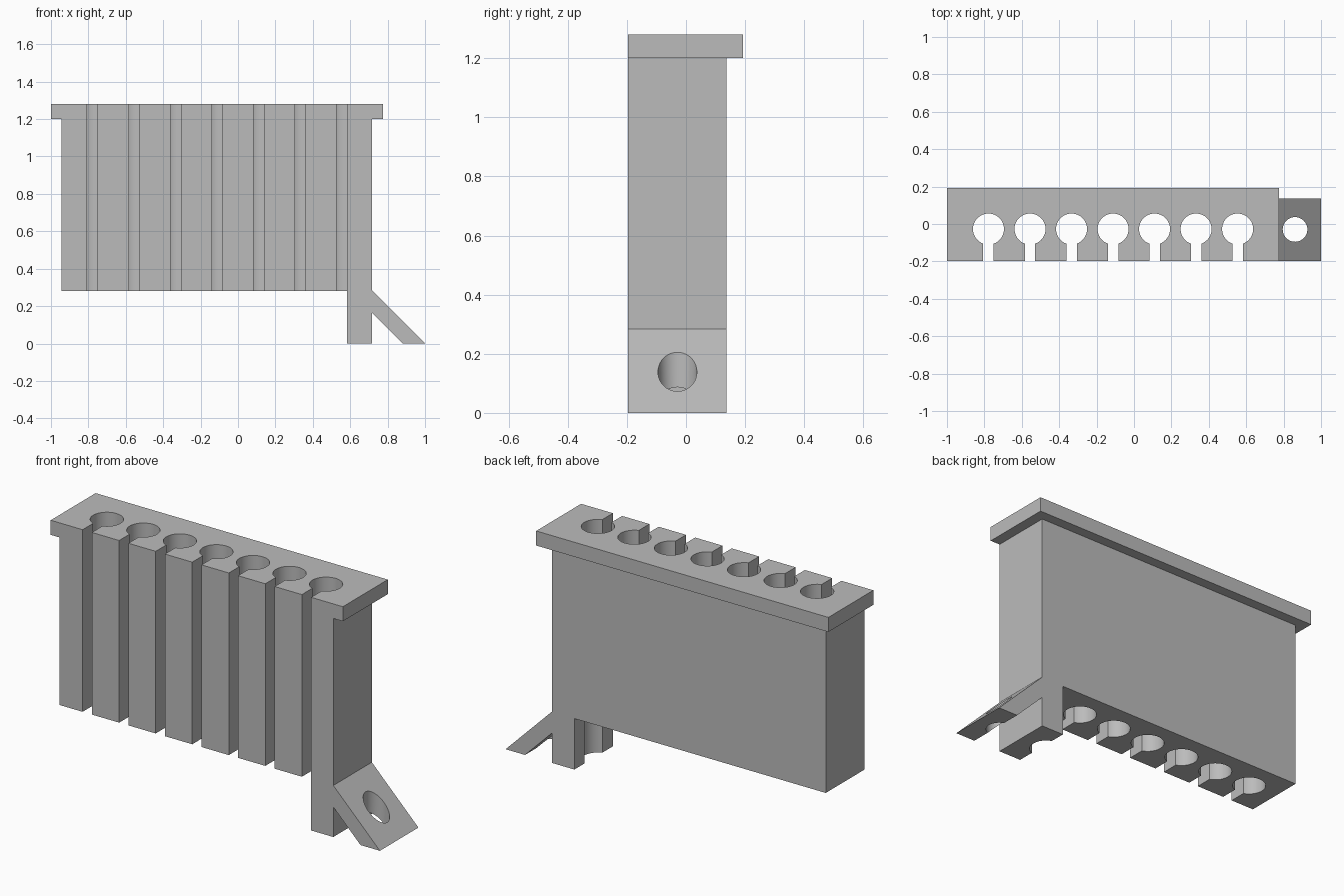
import bpy, bmesh, math
from mathutils import Vector

if "Cube" in bpy.data.objects:
    bpy.data.objects.remove(bpy.data.objects["Cube"], do_unlink=True)

# Single plain grey
grey = bpy.data.materials.new("plain grey")
grey.use_nodes = True
color = (0.5, 0.5, 0.5, 1)
grey.diffuse_color = color
grey.node_tree.nodes["Principled BSDF"].inputs["Base Color"].default_value = color

FRONT, BACK = -0.197, 0.137        # depth of body, leg and brace
LEFT, RIGHT = -0.945, 0.717        # width of the body
UNDERSIDE, LEDGE, TOP = 0.28, 1.2, 1.28
HOLE_Y, HOLE_R, SLOT_HALF = -0.027, 0.083, 0.028
HOLES = [-0.778 + i * 0.222 for i in range(7)]
MOUTH = math.asin(SLOT_HALF / HOLE_R)


def prism(name, points, low, high, along_y=False):
    """Extrude a flat outline along z, or along y for an x-z outline."""
    def place(p, d):
        return (p[0], d, p[1]) if along_y else (p[0], p[1], d)
    bm = bmesh.new()
    face = bm.faces.new([bm.verts.new(place(p, low)) for p in points])
    step = Vector(place((0, 0), high - low))
    new = bmesh.ops.extrude_face_region(bm, geom=[face])["geom"]
    bmesh.ops.translate(bm, vec=step, verts=[v for v in new if isinstance(v, bmesh.types.BMVert)])
    bmesh.ops.recalc_face_normals(bm, faces=bm.faces)
    mesh = bpy.data.meshes.new(name)
    bm.to_mesh(mesh)
    bm.free()
    mesh.materials.append(grey)
    obj = bpy.data.objects.new(name, mesh)
    bpy.context.collection.objects.link(obj)
    return obj


def arc(cx, cy, r, start, end, steps):
    angles = [start + (end - start) * i / steps for i in range(steps + 1)]
    return [(cx + r * math.cos(a), cy + r * math.sin(a)) for a in angles]


def comb(x0, x1, back):
    """Rectangle with a row of keyhole slots open to the front."""
    points = [(x0, FRONT)]
    for x in HOLES:
        points.append((x - SLOT_HALF, FRONT))
        points += arc(x, HOLE_Y, HOLE_R, 1.5 * math.pi - MOUTH, MOUTH - math.pi / 2, 40)
        points.append((x + SLOT_HALF, FRONT))
    return points + [(x1, FRONT), (x1, back), (x0, back)]


# Slotted body and its overhanging top plate
body = prism("slotted_body", comb(LEFT, RIGHT, BACK), UNDERSIDE, LEDGE)
plate = prism("top_plate", comb(-1, 0.775, 0.193), LEDGE, TOP)

# Leg that continues the end wall beside the last hole
inner = HOLES[-1] + SLOT_HALF
half = math.pi / 2 - MOUTH
leg = prism("leg", [(inner, FRONT), (RIGHT, FRONT), (RIGHT, BACK), (inner, BACK)]
            + arc(HOLES[-1], HOLE_Y, HOLE_R, half, -half, 24), 0, UNDERSIDE)

# Slanted brace with an upright round hole
brace = prism("slanted_brace", [(RIGHT, 0.283), (RIGHT, 0.165), (0.882, 0), (1, 0)],
              FRONT, BACK, along_y=True)
cutter = prism("brace_hole_cutter", arc(0.861, -0.029, 0.066, 0, 2 * math.pi, 40)[:-1], -0.2, 0.5)
cutter.hide_render = True
cut = brace.modifiers.new("hole", "BOOLEAN")
cut.operation, cut.solver, cut.object = "DIFFERENCE", "EXACT", cutter
bpy.context.view_layer.objects.active = brace
bpy.ops.object.modifier_apply(modifier=cut.name)
bpy.data.objects.remove(cutter, do_unlink=True)

# Smooth hole walls, crisp corners
bpy.ops.object.select_all(action="DESELECT")
for obj in (body, plate, leg, brace):
    obj.select_set(True)
bpy.ops.object.shade_smooth_by_angle(angle=math.radians(25))
